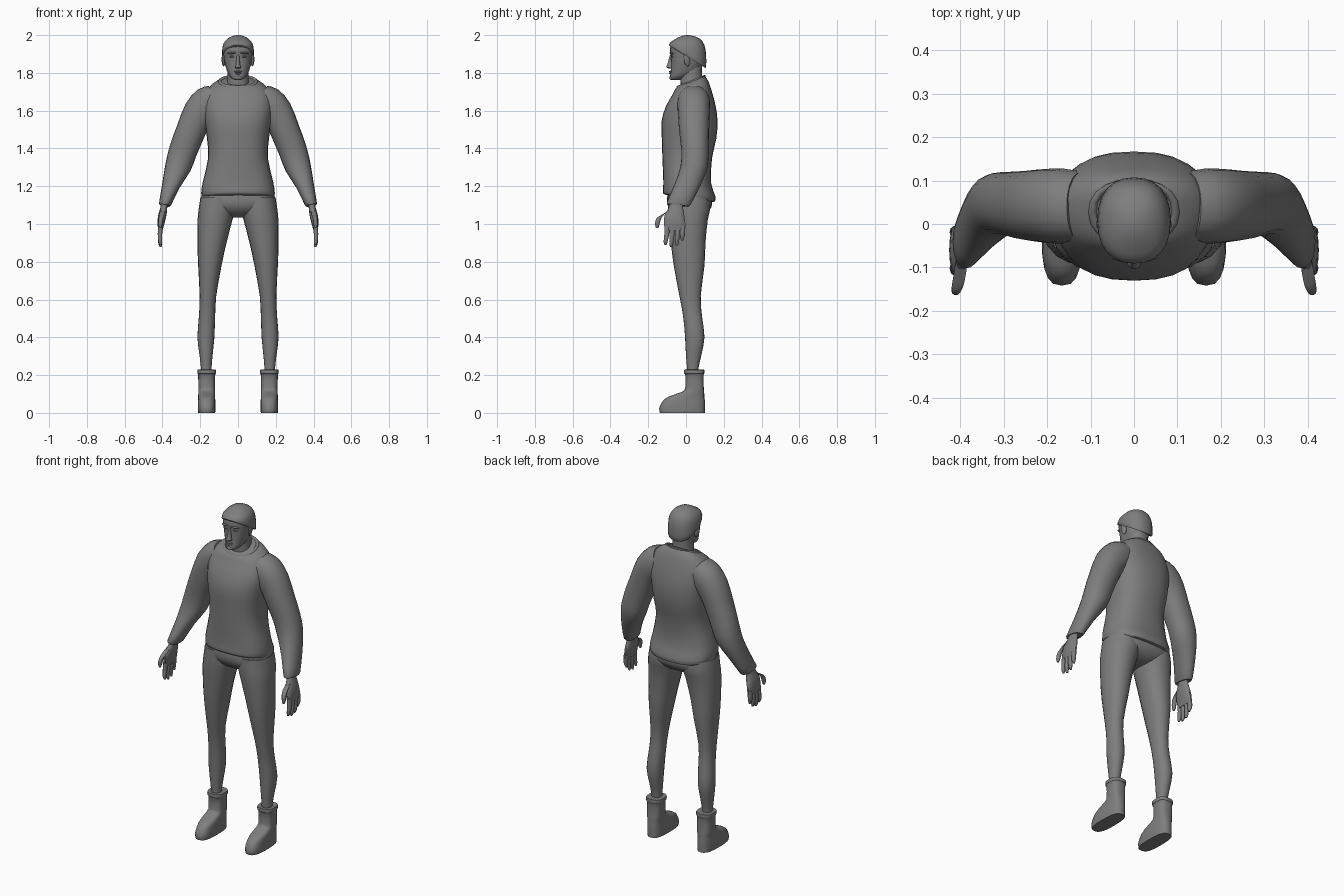
import bpy, bmesh, math

grey = bpy.data.materials.new("neutral_grey")
grey.diffuse_color = (0.21, 0.21, 0.21, 1)


def finish(obj, angle=50):
    obj.data.materials.append(grey)
    bpy.ops.object.select_all(action='DESELECT')
    obj.select_set(True)
    bpy.context.view_layer.objects.active = obj
    bpy.ops.object.shade_smooth_by_angle(angle=math.radians(angle))


def spline(rows, steps):
    """Smoothly interpolate the section parameters."""
    out = []
    for i in range(len(rows) - 1):
        a, b, c, d = (rows[max(0, min(len(rows) - 1, i + k))] for k in (-1, 0, 1, 2))
        for s in range(steps):
            t = s / steps
            out.append([0.5 * (2 * q + (r - p) * t + (2 * p - 5 * q + 4 * r - w) * t * t
                               + (3 * q - p - 3 * r + w) * t ** 3)
                        for p, q, r, w in zip(a, b, c, d)])
    return out + [list(rows[-1])]


def loft(name, rows, p=2.2, segs=20, steps=2, side=1, angle=50):
    """Rows: centre x, front y, back y, z, half width, slope in x, slope in y."""
    bm = bmesh.new()
    rings = []
    for cx, yf, yb, z, rx, sx, sy in spline(rows, steps):
        ring = []
        for k in range(segs):
            a = 2 * math.pi * k / segs
            c, s = math.cos(a), math.sin(a)
            dx = rx * math.copysign(abs(c) ** (2 / p), c)
            dy = (yb - yf) / 2 * math.copysign(abs(s) ** (2 / p), s)
            ring.append(bm.verts.new((side * (cx + dx), (yf + yb) / 2 + dy,
                                      z + sx * dx + sy * dy)))
        rings.append(ring)
    for lo, hi in zip(rings, rings[1:]):
        for k in range(segs):
            j = (k + 1) % segs
            bm.faces.new((lo[k], lo[j], hi[j], hi[k]))
    bm.faces.new(rings[0])
    bm.faces.new(rings[-1])
    bmesh.ops.recalc_face_normals(bm, faces=bm.faces)
    mesh = bpy.data.meshes.new(name)
    bm.to_mesh(mesh)
    bm.free()
    obj = bpy.data.objects.new(name, mesh)
    bpy.context.collection.objects.link(obj)
    finish(obj, angle)
    return obj


def body(rows):
    """Central sections without sideways offset: z, half width, front y, back y, slope y."""
    return [(0, f, b, z, w, 0, sy) for z, w, f, b, sy in rows]


def ball(name, loc, size, rot=(0, 0, 0)):
    bpy.ops.mesh.primitive_uv_sphere_add(segments=14, ring_count=8, location=loc, rotation=rot)
    obj = bpy.context.object
    obj.name = name
    obj.scale = size
    finish(obj, 80)


# Sweater body with rolled hem and collar
loft("sweater_body", body([
    (1.135, 0.175, -0.10, 0.135, -0.15), (1.14, 0.19, -0.12, 0.153, -0.15),
    (1.165, 0.195, -0.122, 0.155, -0.12), (1.22, 0.187, -0.12, 0.132, 0),
    (1.35, 0.158, -0.125, 0.138, 0), (1.45, 0.164, -0.128, 0.16, 0),
    (1.54, 0.175, -0.13, 0.167, 0), (1.62, 0.185, -0.108, 0.158, 0),
    (1.69, 0.175, -0.075, 0.137, 0.1), (1.735, 0.14, -0.058, 0.118, 0.25),
    (1.755, 0.10, -0.045, 0.10, 0.38)]), p=2.5, segs=28)
loft("collar", body([
    (1.74, 0.108, -0.052, 0.104, 0.38), (1.757, 0.104, -0.05, 0.104, 0.4),
    (1.761, 0.092, -0.04, 0.095, 0.4), (1.745, 0.08, -0.03, 0.088, 0.4)]))

# Hips
loft("trouser_hips", body([
    (1.20, 0.17, -0.09, 0.11, 0), (1.14, 0.197, -0.10, 0.135, 0),
    (1.09, 0.19, -0.095, 0.135, 0), (1.05, 0.11, -0.06, 0.10, 0),
    (1.035, 0.03, -0.03, 0.06, 0)]), p=2.6, segs=24)

# Neck and head
loft("neck", body([
    (1.68, 0.07, -0.02, 0.095, 0), (1.76, 0.056, -0.03, 0.085, 0),
    (1.86, 0.056, -0.03, 0.085, 0)]))
loft("head", body([
    (1.763, 0.018, -0.078, -0.03, 0), (1.772, 0.034, -0.085, 0.0, 0),
    (1.79, 0.049, -0.083, 0.04, 0), (1.815, 0.06, -0.08, 0.072, 0),
    (1.85, 0.07, -0.079, 0.088, 0), (1.885, 0.076, -0.08, 0.096, 0),
    (1.93, 0.079, -0.085, 0.10, 0), (1.965, 0.065, -0.065, 0.088, 0),
    (1.985, 0.03, -0.03, 0.05, 0)]), p=2.3, segs=24)
loft("cap", body([
    (1.885, 0.079, -0.084, 0.10, -0.60), (1.888, 0.084, -0.09, 0.106, -0.60),
    (1.92, 0.084, -0.09, 0.107, -0.3), (1.955, 0.077, -0.08, 0.098, -0.1),
    (1.98, 0.057, -0.055, 0.075, 0), (1.995, 0.03, -0.024, 0.042, 0),
    (2.0, 0.008, 0, 0.016, 0)]), p=2.3, segs=24)

# Face details
loft("nose", body([
    (1.823, 0.012, -0.088, -0.06, 0), (1.829, 0.017, -0.104, -0.06, 0),
    (1.845, 0.011, -0.099, -0.06, 0), (1.895, 0.007, -0.085, -0.06, 0)]), segs=12)
ball("upper_lip", (0, -0.081, 1.807), (0.022, 0.009, 0.005))
ball("lower_lip", (0, -0.081, 1.797), (0.018, 0.009, 0.005))
ball("chin", (0, -0.075, 1.774), (0.022, 0.014, 0.012))

# Arms, hands, legs and boots on both sides
for s, tag in ((1, "left"), (-1, "right")):
    ball(tag + "_brow", (s * 0.033, -0.076, 1.905), (0.024, 0.01, 0.006), (0, s * 0.1, s * 0.25))
    ball(tag + "_eye", (s * 0.031, -0.071, 1.886), (0.014, 0.009, 0.006), (0, 0, s * 0.25))
    ball(tag + "_ear", (s * 0.077, 0.005, 1.868), (0.009, 0.017, 0.034), (0.15, 0, s * 0.3))

    loft(tag + "_sleeve", [
        (0.12, -0.04, 0.12, 1.665, 0.035, 1.9, 0),
        (0.165, -0.045, 0.128, 1.635, 0.048, 1.6, 0),
        (0.215, -0.042, 0.126, 1.575, 0.062, 1.0, 0),
        (0.255, -0.035, 0.122, 1.48, 0.068, 0.6, 0),
        (0.29, -0.025, 0.12, 1.39, 0.070, 0.4, 0),
        (0.318, -0.03, 0.115, 1.30, 0.066, 0.3, 0),
        (0.355, -0.065, 0.075, 1.20, 0.047, 0.15, 0),
        (0.386, -0.102, 0.022, 1.105, 0.032, 0.15, -0.1),
        (0.386, -0.092, 0.012, 1.102, 0.025, 0.15, -0.1)], side=s)

    loft(tag + "_palm", [
        (0.388, -0.08, -0.01, 1.13, 0.016, 0, 0),
        (0.392, -0.09, -0.015, 1.09, 0.018, 0, 0),
        (0.401, -0.115, -0.008, 1.045, 0.022, 0, 0),
        (0.408, -0.118, -0.002, 1.0, 0.018, 0, 0),
        (0.411, -0.112, -0.004, 0.965, 0.011, 0, 0)], segs=14, side=s)
    for n, y0, y1, tip in (("index", -0.101, -0.108, 0.888), ("middle", -0.073, -0.078, 0.878),
                           ("ring", -0.045, -0.048, 0.885), ("little", -0.018, -0.020, 0.912)):
        loft(f"{tag}_{n}_finger", [
            (0.410, y0 - 0.014, y0 + 0.014, 0.99, 0.012, 0, 0),
            (0.413, y0 - 0.014, y0 + 0.013, 0.95, 0.012, 0, 0),
            (0.412, y1 - 0.011, y1 + 0.011, tip + 0.018, 0.010, 0, 0),
            (0.409, y1 - 0.005, y1 + 0.005, tip, 0.005, 0, 0)], segs=10, side=s)
    loft(tag + "_thumb", [
        (0.396, -0.11, -0.06, 1.075, 0.013, 0, 0.6),
        (0.402, -0.142, -0.095, 1.055, 0.014, 0, 0.6),
        (0.408, -0.160, -0.128, 1.03, 0.012, 0, 0.3),
        (0.411, -0.164, -0.140, 0.995, 0.010, 0, 0),
        (0.411, -0.159, -0.147, 0.978, 0.005, 0, 0)], segs=10, side=s)

    loft(tag + "_trouser_leg", [
        (0.105, -0.095, 0.125, 1.14, 0.094, 0, 0),
        (0.111, -0.095, 0.128, 1.08, 0.097, 0, 0),
        (0.122, -0.092, 0.115, 1.02, 0.092, 0, 0),
        (0.138, -0.08, 0.103, 0.90, 0.077, 0, 0),
        (0.149, -0.065, 0.098, 0.78, 0.062, 0, 0),
        (0.159, -0.035, 0.078, 0.62, 0.044, 0, 0),
        (0.164, -0.015, 0.085, 0.51, 0.043, 0, 0),
        (0.170, -0.005, 0.098, 0.40, 0.045, 0, 0),
        (0.169, 0.0, 0.08, 0.30, 0.034, 0, 0),
        (0.168, 0.006, 0.066, 0.235, 0.028, 0, 0),
        (0.168, 0.006, 0.066, 0.19, 0.027, 0, 0)], side=s)

    loft(tag + "_boot", [
        (0.166, -0.138, 0.10, 0.0, 0.045, 0, 0),
        (0.166, -0.142, 0.10, 0.025, 0.047, 0, 0),
        (0.166, -0.125, 0.10, 0.06, 0.046, 0, 0),
        (0.166, -0.095, 0.098, 0.085, 0.045, 0, 0),
        (0.166, -0.02, 0.096, 0.112, 0.044, 0, 0),
        (0.166, -0.004, 0.094, 0.135, 0.044, 0, 0),
        (0.166, -0.004, 0.093, 0.20, 0.045, 0, 0),
        (0.166, -0.010, 0.097, 0.208, 0.049, 0, 0),
        (0.166, -0.010, 0.097, 0.228, 0.049, 0, 0),
        (0.166, 0.0, 0.086, 0.228, 0.040, 0, 0)], p=2.8, side=s)
